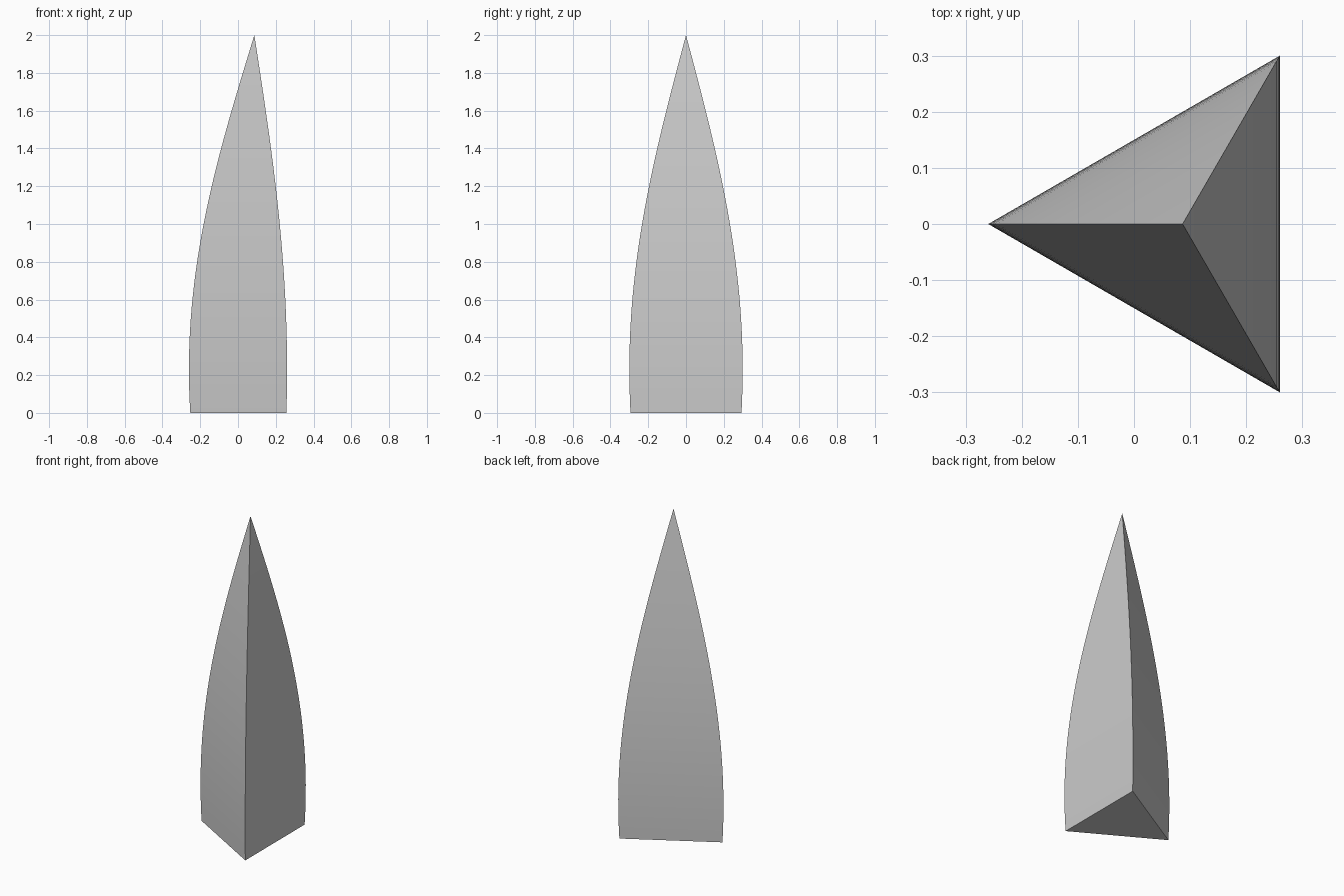
import bpy, bmesh
from math import cos, sin, pi, sqrt, radians

if "Cube" in bpy.data.objects:
    bpy.data.objects.remove(bpy.data.objects["Cube"])

# Curved three-sided spike: triangular rings that swell slightly, then taper to a point
RADIUS = 0.6 / sqrt(3)      # corner distance from the spike's axis
AXIS_X = RADIUS / 4         # keeps the outline centred on x = 0
WIDEST, HEIGHT, STEPS = 0.23, 2.0, 32


def taper(z):
    return cos(pi / 2 * (z - WIDEST) / (HEIGHT - WIDEST))


def ring(bm, z):
    r = RADIUS * taper(z)
    angles = [pi + i * 2 * pi / 3 for i in range(3)]
    return [bm.verts.new((AXIS_X + r * cos(a), r * sin(a), z)) for a in angles]


bm = bmesh.new()
rings = [ring(bm, HEIGHT * i / STEPS) for i in range(STEPS)]
tip = bm.verts.new((AXIS_X, 0, HEIGHT))

# Base cap, curved sides and tip
bm.faces.new(rings[0][::-1])
for low, high in zip(rings, rings[1:]):
    for i in range(3):
        j = (i + 1) % 3
        bm.faces.new((low[i], low[j], high[j], high[i]))
for i in range(3):
    bm.faces.new((rings[-1][i], rings[-1][(i + 1) % 3], tip))
bmesh.ops.recalc_face_normals(bm, faces=bm.faces)

mesh = bpy.data.meshes.new("spike")
bm.to_mesh(mesh)
bm.free()
spike = bpy.data.objects.new("spike", mesh)
bpy.context.collection.objects.link(spike)

# Smooth along the curve, crisp at the three ridges
bpy.context.view_layer.objects.active = spike
spike.select_set(True)
bpy.ops.object.shade_smooth_by_angle(angle=radians(30))
